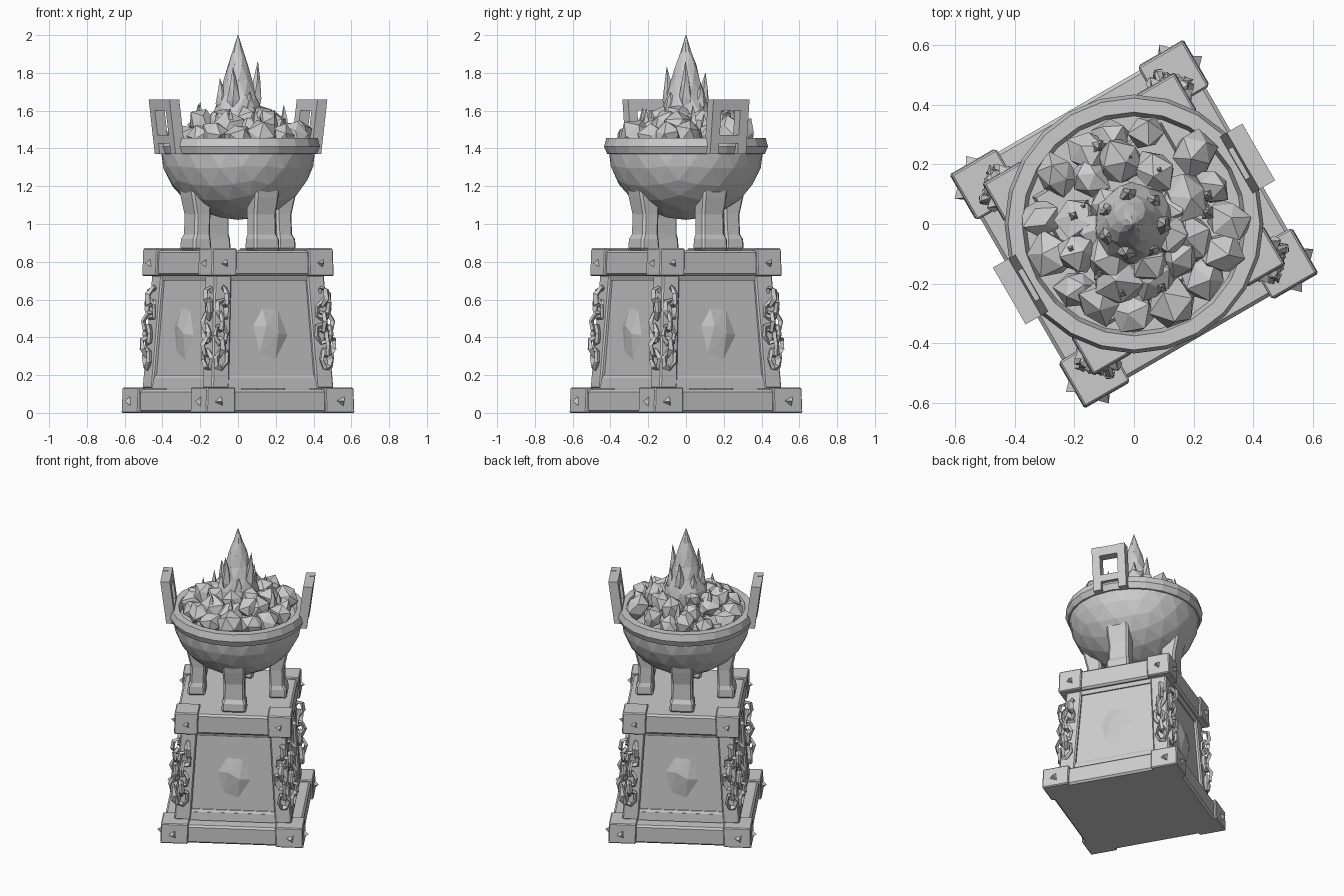
import bpy, bmesh, random
from math import sin, cos, pi, tau, radians
from mathutils import Vector, Matrix

random.seed(4)
if "Cube" in bpy.data.objects:
    bpy.data.objects.remove(bpy.data.objects["Cube"])

stone = bpy.data.materials.new("grey stone")
stone.use_nodes = True
stone.diffuse_color = (0.6, 0.6, 0.6, 1)
stone.node_tree.nodes["Principled BSDF"].inputs["Base Color"].default_value = (0.6, 0.6, 0.6, 1)
TURN = Matrix.Rotation(radians(30), 4, "Z")


def finish(name, bm, copies=1, bevel=0):
    """Repeat the part around the vertical axis, turn it and add it to the scene."""
    source = bm.verts[:] + bm.edges[:] + bm.faces[:]
    for i in range(1, copies):
        new = bmesh.ops.duplicate(bm, geom=source)["geom"]
        verts = [v for v in new if isinstance(v, bmesh.types.BMVert)]
        bmesh.ops.rotate(bm, verts=verts, matrix=Matrix.Rotation(tau * i / copies, 3, "Z"))
    bmesh.ops.recalc_face_normals(bm, faces=bm.faces)
    bm.transform(TURN)
    mesh = bpy.data.meshes.new(name)
    bm.to_mesh(mesh)
    bm.free()
    mesh.materials.append(stone)
    obj = bpy.data.objects.new(name, mesh)
    bpy.context.collection.objects.link(obj)
    if bevel:
        mod = obj.modifiers.new("worn edges", "BEVEL")
        mod.width, mod.segments = bevel, 1
    return obj


def loft(bm, rings):
    """Skin closed rings of points and cap both ends."""
    loops = [[bm.verts.new(p) for p in ring] for ring in rings]
    for a, b in zip(loops, loops[1:]):
        for i in range(len(a)):
            j = (i + 1) % len(a)
            bm.faces.new((a[i], a[j], b[j], b[i]))
    bm.faces.new(loops[0][::-1])
    bm.faces.new(loops[-1])


def rect(x0, x1, y0, y1, z):
    return [(x0, y0, z), (x1, y0, z), (x1, y1, z), (x0, y1, z)]


def slab(bm, z0, h0, z1, h1):
    loft(bm, [rect(-h, h, -h, h, z) for z, h in ((z0, h0), (z1, h1))])


def corner(bm, z0, h0, z1, h1, size):
    loft(bm, [rect(h - size, h, h - size, h, z) for z, h in ((z0, h0), (z1, h1))])


def spike(bm, base, tip, radius, sides=5, flat=1.0):
    """Leaf-shaped shard that swells above its base and ends in a point."""
    base, tip = Vector(base), Vector(tip)
    rings = []
    for t, s in ((0, 0.7), (0.3, 1), (0.65, 0.55), (1, 0.03)):
        c = base.lerp(tip, t)
        rings.append([c + Vector((cos(tau * i / sides + t) * radius * s,
                                  sin(tau * i / sides + t) * radius * s * flat, 0))
                      for i in range(sides)])
    loft(bm, rings)


# Plinth and cap: a recessed slab with thicker corner blocks
for name, z0, z1, half, size in (("plinth", 0, 0.135, 0.453, 0.175), ("cap", 0.725, 0.872, 0.373, 0.15)):
    bm = bmesh.new()
    slab(bm, z0, half - 0.016, z1 - 0.012, half - 0.016)
    finish(name + "_slab", bm, bevel=0.012)
    bm = bmesh.new()
    corner(bm, z0, half, z1, half - 0.004, size)
    finish(name + "_corners", bm, 4, 0.006)
    # Pyramid studs on both outer sides of each corner block
    bm = bmesh.new()
    zc, r = (z0 + z1) / 2 - 0.006, 0.032 if z0 == 0 else 0.026
    for side in (0, 1):
        base = []
        for k in range(3):
            a = tau * k / 3 + pi / 2 + pi * side + 0.4
            u, z = half - 0.08 + r * cos(a), zc + r * sin(a)
            base.append(bm.verts.new((half - 0.005, u, z) if side else (u, half - 0.005, z)))
        tip = (half + 0.026, half - 0.08, zc) if side else (half - 0.08, half + 0.026, zc)
        apex = bm.verts.new(tip)
        for i in range(3):
            bm.faces.new((base[i], base[(i + 1) % 3], apex))
        bm.faces.new(base)
    finish(name + "_studs", bm, 4)

# Tapered pedestal with posts, rails and thin inner frames
bm = bmesh.new()
slab(bm, 0.13, 0.35, 0.73, 0.315)
finish("pedestal_core", bm)
bm = bmesh.new()
corner(bm, 0.13, 0.372, 0.73, 0.335, 0.105)
finish("pedestal_posts", bm, 4, 0.008)
bm = bmesh.new()
slab(bm, 0.13, 0.368, 0.185, 0.362)
slab(bm, 0.185, 0.36, 0.2, 0.352)
slab(bm, 0.7, 0.326, 0.73, 0.335)
finish("pedestal_rails", bm)

# Shallow faceted gem in each panel
bm = bmesh.new()
outline = [(-0.11, 0.46), (-0.04, 0.57), (0.06, 0.56), (0.12, 0.41), (0.03, 0.26), (-0.07, 0.3)]


def on_panel(y, z, out):
    return bm.verts.new((0.35 - (z - 0.13) * 0.058 + out, y, z))


rim = [on_panel(y, z, -0.004) for y, z in outline]
peaks = [on_panel(-0.03, 0.46, 0.022), on_panel(0.04, 0.42, 0.024)]
for i, k in enumerate((0, 0, 1, 1, 1, 0)):
    j = (i + 1) % 6
    bm.faces.new((rim[i], rim[j], peaks[k]))
bm.faces.new((rim[2], peaks[1], peaks[0]))
bm.faces.new((rim[5], peaks[0], peaks[1]))
finish("panel_gems", bm, 4)

# Rough chains hanging beside each corner
bm = bmesh.new()
for side in (0, 1):
    for n in range(6):
        z = 0.285 + n * 0.066
        h = 0.372 - (z - 0.13) * 0.062
        turn = Matrix.Rotation(pi / 2 * (n % 2) + random.uniform(-0.4, 0.4), 3, "Z")
        tilt = Matrix.Rotation(random.uniform(-0.45, 0.45), 3, "Y")
        along = h - 0.045 + random.uniform(-0.015, 0.015)
        place = Vector((along, h + 0.012, z)) if side == 0 else Vector((h + 0.012, along, z))
        face = Matrix.Rotation(-pi / 2 * side, 3, "Z")
        loops = []
        for i in range(6):
            a = tau * i / 6
            mid = Vector((0.032 * cos(a), 0, 0.052 * sin(a)))
            out = Vector((cos(a), 0, sin(a)))
            ring = []
            for k in range(4):
                b = tau * k / 4
                p = mid + out * cos(b) * 0.014 + Vector((0, sin(b) * 0.016, 0))
                p += Vector([random.uniform(-0.005, 0.005) for _ in range(3)])
                ring.append(bm.verts.new(place + face @ turn @ tilt @ p))
            loops.append(ring)
        for i in range(6):
            a, b = loops[i], loops[(i + 1) % 6]
            for k in range(4):
                m = (k + 1) % 4
                bm.faces.new((a[k], a[m], b[m], b[k]))
finish("corner_chains", bm, 4)

# Four flared legs under the bowl
bm = bmesh.new()
legs = ((0.86, 0.2, 0.315, 0.078), (0.92, 0.205, 0.312, 0.076), (0.945, 0.205, 0.298, 0.068),
        (1.05, 0.2, 0.295, 0.066), (1.14, 0.2, 0.315, 0.072), (1.2, 0.2, 0.325, 0.072))
loft(bm, [rect(r0, r1, -w, w, z) for z, r0, r1, w in legs])
finish("legs", bm, 4, 0.012)

# Faceted bowl: lower half of an icosphere
bm = bmesh.new()
bmesh.ops.create_icosphere(bm, subdivisions=3, radius=1)
bmesh.ops.bisect_plane(bm, geom=bm.verts[:] + bm.edges[:] + bm.faces[:], plane_co=(0, 0, 0.02),
                       plane_no=(0, 0, 1), clear_outer=True)
for v in bm.verts:
    v.co = Vector((v.co.x * 0.412, v.co.y * 0.412, 1.4 + v.co.z * 0.378))
bmesh.ops.holes_fill(bm, edges=[e for e in bm.edges if e.is_boundary])
finish("bowl", bm)

# Rim ring
bm = bmesh.new()
profile = [(0.4, 1.37), (0.418, 1.372), (0.434, 1.41), (0.422, 1.455), (0.375, 1.455), (0.36, 1.40)]
turns = 24
loops = [[bm.verts.new((r * cos(tau * i / turns), r * sin(tau * i / turns), z)) for r, z in profile]
         for i in range(turns)]
for i in range(turns):
    a, b = loops[i], loops[(i + 1) % turns]
    for k in range(len(profile)):
        m = (k + 1) % len(profile)
        bm.faces.new((a[k], b[k], b[m], a[m]))
finish("bowl_rim", bm)

# Two leaning square handles
bm = bmesh.new()
lean = lambda z: 0.385 + (z - 1.37) * 0.13
for y0, y1, z0, z1 in ((-0.11, -0.058, 1.37, 1.66), (0.058, 0.11, 1.37, 1.66),
                       (-0.06, 0.06, 1.6, 1.658), (-0.06, 0.06, 1.425, 1.47)):
    loft(bm, [rect(lean(z), lean(z) + 0.06, y0, y1, z) for z in (z0, z1)])
finish("handles", bm, 2)

# Heap of rough coals
bm = bmesh.new()
for count, radius, height, size in ((15, 0.305, 1.455, 0.075), (10, 0.2, 1.5, 0.08), (7, 0.13, 1.52, 0.07)):
    for i in range(count):
        a = tau * (i + random.uniform(-0.25, 0.25)) / count
        r = radius + random.uniform(-0.02, 0.015)
        s = size * random.uniform(0.85, 1.2)
        at = Vector((r * cos(a), r * sin(a), height + random.uniform(-0.01, 0.04)))
        made = bmesh.ops.create_icosphere(bm, subdivisions=1, radius=s)["verts"]
        spin = Matrix.Rotation(random.uniform(0, tau), 3, (random.random(), random.random(), 1))
        for v in made:
            v.co = at + spin @ (v.co * random.uniform(0.75, 1.2))
finish("coals", bm)
bm = bmesh.new()
slab(bm, 1.36, 0.26, 1.45, 0.24)
finish("coal_bed", bm)

# Flickers between the coals
bm = bmesh.new()
for i in range(12):
    a = tau * i / 12 + random.uniform(-0.2, 0.2)
    r = random.uniform(0.17, 0.29)
    p = Vector((r * cos(a), r * sin(a), 1.46))
    spike(bm, p, p * 0.97 + Vector((0, 0, random.uniform(0.16, 0.23))), 0.028, 4)
finish("small_flames", bm)

# Central flame with side tongues
bm = bmesh.new()
body = ((1.44, 0.1), (1.52, 0.138), (1.6, 0.132), (1.68, 0.1), (1.76, 0.078), (1.84, 0.056), (1.91, 0.03), (2.0, 0.002))
loft(bm, [[(cos(tau * i / 9 + n * 0.35) * r * random.uniform(0.93, 1.07),
            sin(tau * i / 9 + n * 0.35) * r * random.uniform(0.93, 1.07), z) for i in range(9)]
          for n, (z, r) in enumerate(body)])
for i, height in enumerate((1.86, 1.74, 1.8, 1.72, 1.77, 1.83, 1.7)):
    a = tau * i / 7 - 0.55
    spike(bm, (0.085 * cos(a), 0.085 * sin(a), 1.58), (0.105 * cos(a), 0.105 * sin(a), height), 0.036)
bmesh.ops.triangulate(bm, faces=bm.faces)
finish("flame", bm)
